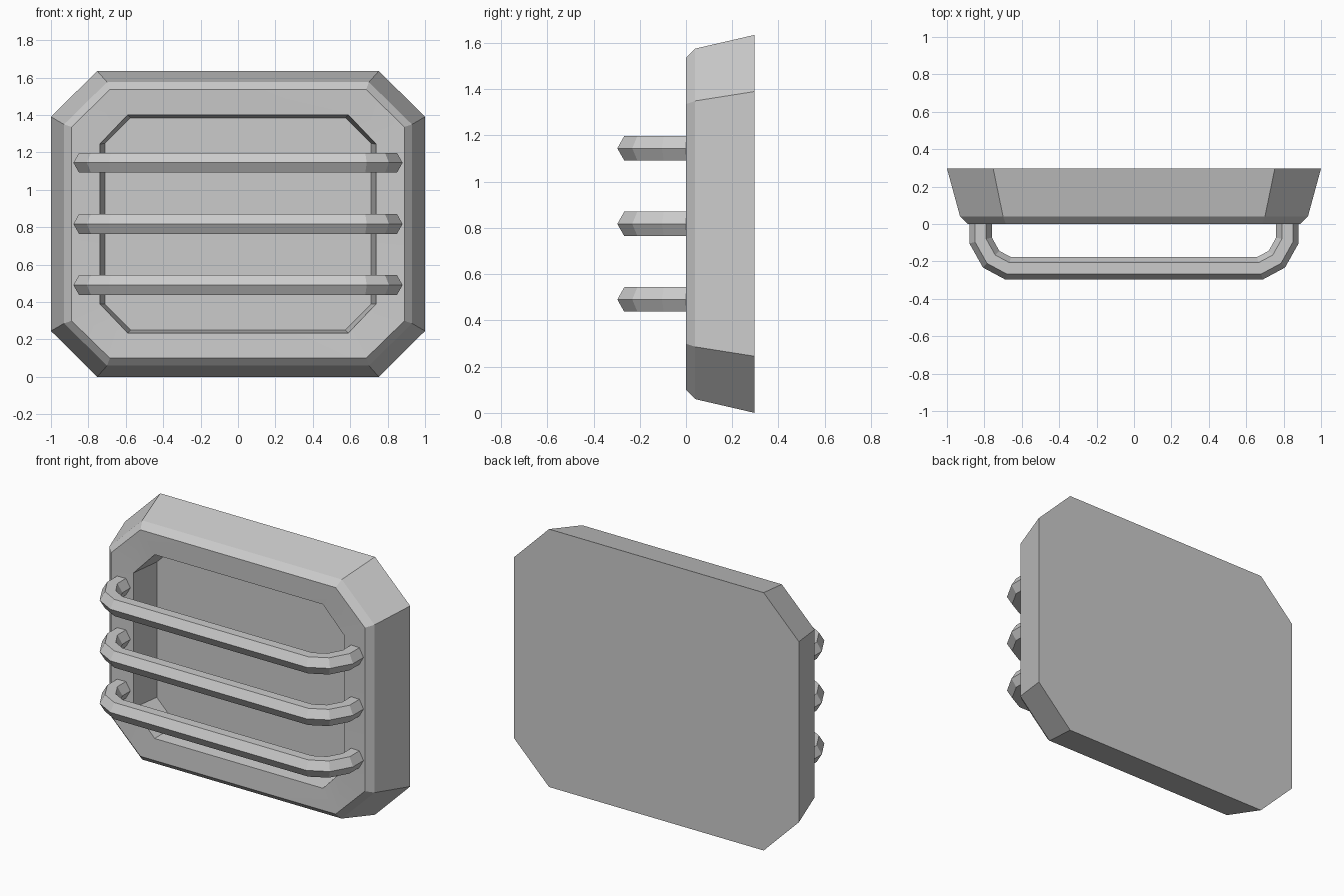
import bpy
import bmesh
from math import radians
from mathutils import Vector

cube = bpy.data.objects.get("Cube")
if cube:
    bpy.data.objects.remove(cube)

MID_Z = 0.8175

grey = bpy.data.materials.new("light_grey")
grey.use_nodes = True
colour = (0.6, 0.6, 0.6, 1)
grey.diffuse_color = colour
grey.node_tree.nodes["Principled BSDF"].inputs["Base Color"].default_value = colour


def loft(name, rings):
    """Skin a list of equal-length rings and cap both ends."""
    bm = bmesh.new()
    loops = [[bm.verts.new(p) for p in ring] for ring in rings]
    n = len(loops[0])
    for a, b in zip(loops, loops[1:]):
        for i in range(n):
            j = (i + 1) % n
            bm.faces.new((a[i], a[j], b[j], b[i]))
    bm.faces.new(loops[0])
    bm.faces.new(loops[-1])
    bmesh.ops.recalc_face_normals(bm, faces=bm.faces)
    mesh = bpy.data.meshes.new(name)
    bm.to_mesh(mesh)
    bm.free()
    mesh.materials.append(grey)
    mesh.shade_smooth()
    mesh.set_sharp_from_angle(angle=radians(15))
    obj = bpy.data.objects.new(name, mesh)
    bpy.context.collection.objects.link(obj)


def octagon(y, hx, hz, cut_x, cut_z):
    """Rectangle with cut corners, standing in the xz plane."""
    cx, cz = hx - cut_x, hz - cut_z
    pts = [(hx, -cz), (hx, cz), (cx, hz), (-cx, hz),
           (-hx, cz), (-hx, -cz), (-cx, -hz), (cx, -hz)]
    return [(x, y, MID_Z + z) for x, z in pts]


# Housing: tapered back, bevelled front rim, slightly dished face, recessed panel
loft("lamp_housing", [
    octagon(0.297, 1.0, 0.8175, 0.247, 0.245),
    octagon(0.04, 0.93, 0.758, 0.23, 0.226),
    octagon(0.0, 0.89, 0.718, 0.205, 0.2),
    octagon(0.008, 0.738, 0.583, 0.148, 0.155),
    octagon(0.203, 0.712, 0.567, 0.138, 0.138),
])

# Guard bars: hexagonal tube swept along a bent path with mitred corners
half = [(0.82, 0.02), (0.82, -0.088), (0.764, -0.188), (0.673, -0.237)]
path = [Vector(p) for p in half] + [Vector((-x, y)) for x, y in reversed(half)]
R, H = 0.06, 0.053
hexagon = [(R, 0), (R / 2, H), (-R / 2, H), (-R, 0), (-R / 2, -H), (R / 2, -H)]


def bar_rings(z):
    rings = []
    for i, p in enumerate(path):
        d_in = (p - path[i - 1]).normalized() if i else Vector((0, -1))
        d_out = (path[i + 1] - p).normalized() if i < len(path) - 1 else Vector((0, 1))
        t = (d_in + d_out).normalized()
        side = Vector((-t.y, t.x)) / t.dot(d_in)
        rings.append([(p.x + side.x * u, p.y + side.y * u, z + v) for u, v in hexagon])
    return rings


for label, step in (("lower", -1), ("middle", 0), ("upper", 1)):
    loft(label + "_guard_bar", bar_rings(MID_Z + step * 0.327))
